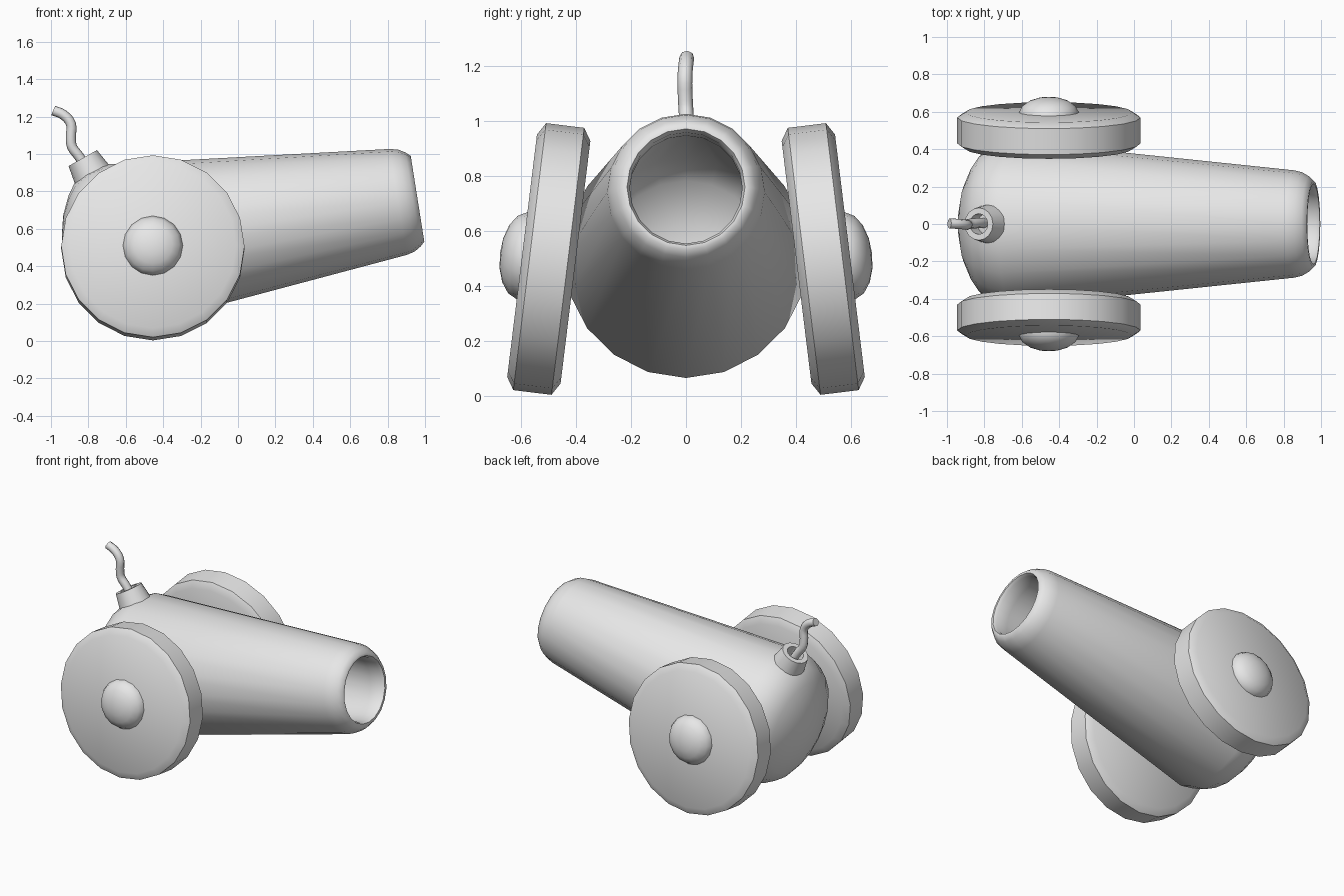
import bpy, bmesh, math
from mathutils import Matrix, Vector

if "Cube" in bpy.data.objects:
    bpy.data.objects.remove(bpy.data.objects["Cube"])

grey = bpy.data.materials.new("plain_grey")
grey.diffuse_color = (0.8, 0.8, 0.8, 1)
grey.use_nodes = True
grey.node_tree.nodes["Principled BSDF"].inputs["Base Color"].default_value = grey.diffuse_color


def finish(obj, angle):
    obj.data.materials.append(grey)
    bpy.ops.object.select_all(action='DESELECT')
    obj.select_set(True)
    bpy.context.view_layer.objects.active = obj
    bpy.ops.object.shade_smooth_by_angle(angle=math.radians(angle))


def frame(origin, axis, side):
    """Matrix with local z along axis and local x along side."""
    z = Vector(axis).normalized()
    y = z.cross(Vector(side)).normalized()
    x = y.cross(z)
    m = Matrix((x, y, z)).transposed().to_4x4()
    m.translation = Vector(origin)
    return m


def lathe(name, profile, matrix, sides, angle=35, closed=False):
    """Turn (radius, height) points around local z."""
    bm = bmesh.new()
    rings = []
    for r, h in profile:
        rings.append([bm.verts.new((r * math.cos(2 * math.pi * i / sides),
                                    r * math.sin(2 * math.pi * i / sides), h))
                      for i in range(sides)])
    pairs = list(zip(rings, rings[1:]))
    if closed:
        pairs.append((rings[-1], rings[0]))
    for a, b in pairs:
        for i in range(sides):
            j = (i + 1) % sides
            bm.faces.new((a[i], a[j], b[j], b[i]))
    bmesh.ops.remove_doubles(bm, verts=bm.verts, dist=1e-5)
    bmesh.ops.recalc_face_normals(bm, faces=bm.faces)
    mesh = bpy.data.meshes.new(name)
    bm.to_mesh(mesh)
    bm.free()
    obj = bpy.data.objects.new(name, mesh)
    bpy.context.collection.objects.link(obj)
    obj.matrix_world = matrix
    finish(obj, angle)
    return obj


# Hollow barrel: rounded breech, tapering body, rolled muzzle, inner bore
tilt = math.radians(9)
lathe("barrel",
      [(0, -0.285), (0.10, -0.275), (0.21, -0.25), (0.31, -0.205), (0.375, -0.16),
       (0.42, -0.09), (0.445, 0.0), (0.287, 1.53), (0.276, 1.575), (0.255, 1.61),
       (0.232, 1.635), (0.215, 1.635), (0.205, 1.615), (0.207, 1.53), (0.365, 0.0),
       (0.30, -0.11), (0.15, -0.19), (0, -0.21)],
      frame((-0.655, 0, 0.504), (math.cos(tilt), 0, math.sin(tilt)), (0, 1, 0)),
      20, 60)

# Wheels leaning in at the top, each with a domed hub cap
lean = math.radians(7)
for label, s in (("front", -1), ("back", 1)):
    m = frame((-0.455, s * 0.50, 0.498),
              (0, s * math.cos(lean), math.sin(lean)), (1, 0, 0))
    lathe(label + "_wheel",
          [(0, -0.098), (0.445, -0.098), (0.49, -0.07), (0.49, 0.07),
           (0.445, 0.098), (0, 0.098)], m, 20)
    lathe(label + "_hub_cap",
          [(0, 0.07), (0.16, 0.07), (0.16, 0.098), (0.142, 0.132),
           (0.105, 0.158), (0.055, 0.174), (0, 0.179)], m, 16, 60)

# Hollow fuse socket on the breech
lathe("fuse_socket",
      [(0.113, -0.15), (0.087, 0), (0.055, 0), (0.055, -0.15)],
      frame((-0.83, 0, 0.978), (-0.49, 0, 0.87), (0, 1, 0)), 16, 35, True)

# Wavy fuse cord
path = [(-0.79, 0.005, 0.88), (-0.826, 0.005, 0.95), (-0.856, 0.003, 0.995),
        (-0.888, 0, 1.04), (-0.893, -0.003, 1.095), (-0.893, -0.004, 1.16),
        (-0.933, 0, 1.209), (-0.987, 0.003, 1.232)]
curve = bpy.data.curves.new("fuse_path", 'CURVE')
curve.dimensions = '3D'
curve.bevel_depth = 0.027
curve.bevel_resolution = 2
curve.use_fill_caps = True
curve.resolution_u = 3
spline = curve.splines.new('BEZIER')
spline.bezier_points.add(len(path) - 1)
for p, co in zip(spline.bezier_points, path):
    p.co = co
    p.handle_left_type = p.handle_right_type = 'AUTO'
cord = bpy.data.objects.new("fuse_cord", curve)
bpy.context.collection.objects.link(cord)
bpy.context.view_layer.objects.active = cord
cord.select_set(True)
bpy.ops.object.select_all(action='DESELECT')
cord.select_set(True)
bpy.ops.object.convert(target='MESH')
finish(bpy.context.view_layer.objects.active, 50)
